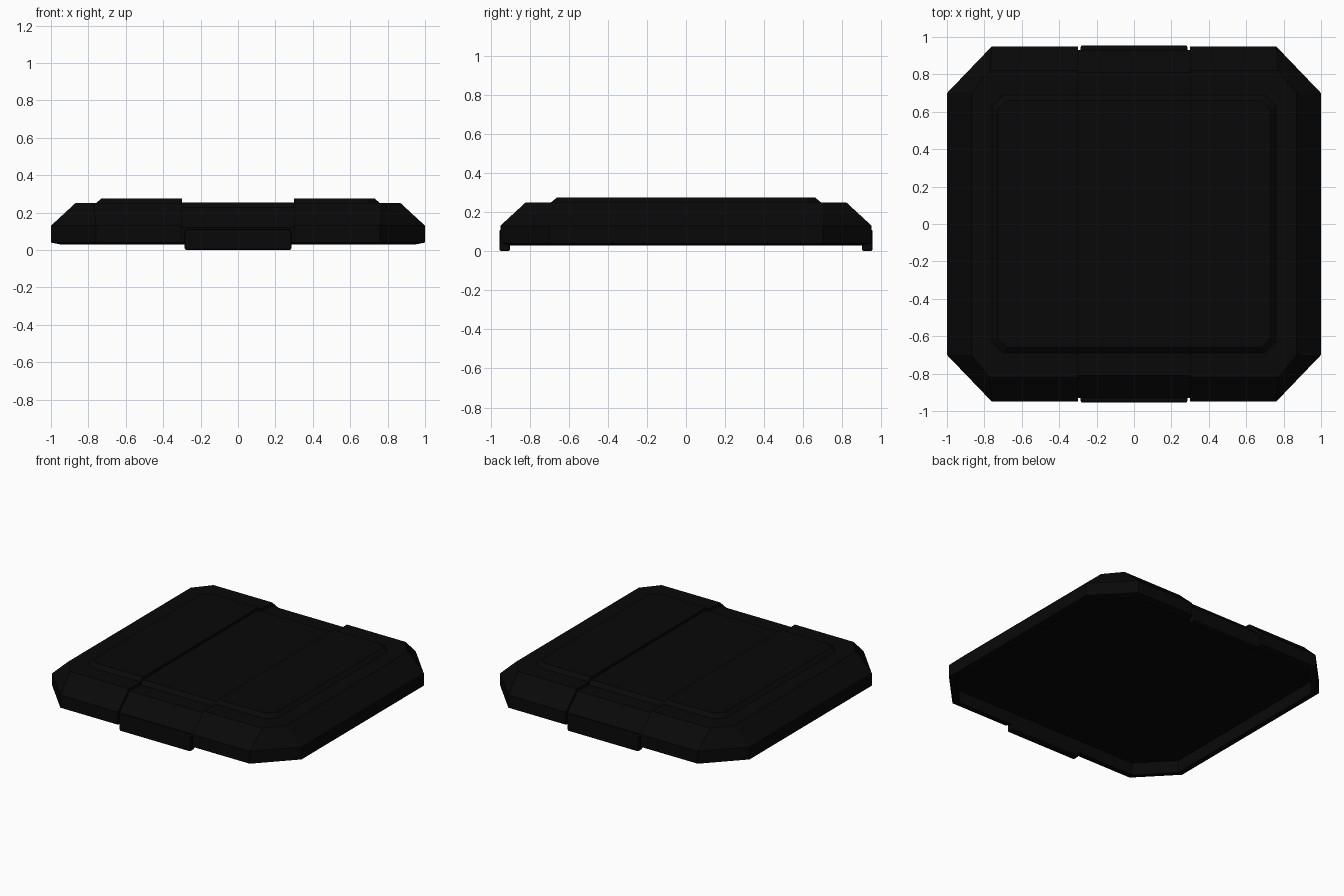
import bpy, bmesh

if "Cube" in bpy.data.objects:
    bpy.data.objects.remove(bpy.data.objects["Cube"])

black = bpy.data.materials.new("black_plastic")
black.diffuse_color = (0.0025, 0.0025, 0.0025, 1)
black.use_nodes = True
black.node_tree.nodes["Principled BSDF"].inputs["Base Color"].default_value = black.diffuse_color


def octagon(bm, hx, hy, cx, cy, z):
    """Ring of a chamfered rectangle: corners run from (cx, hy) to (hx, cy)."""
    q = [(hx, cy), (cx, hy), (-cx, hy), (-hx, cy),
         (-hx, -cy), (-cx, -hy), (cx, -hy), (hx, -cy)]
    return [bm.verts.new((x, y, z)) for x, y in q]


def loft(rings):
    """Skin the rings in order and cap both ends."""
    bm = bmesh.new()
    loops = [octagon(bm, *r) for r in rings]
    for a, b in zip(loops, loops[1:]):
        for i in range(8):
            j = (i + 1) % 8
            bm.faces.new((a[i], a[j], b[j], b[i]))
    bm.faces.new(loops[0])
    bm.faces.new(loops[-1])
    bmesh.ops.recalc_face_normals(bm, faces=bm.faces)
    return bm


def cut(bm, x, side):
    """Keep the part on the inner side of the plane at x and close the cut."""
    geom = bm.verts[:] + bm.edges[:] + bm.faces[:]
    res = bmesh.ops.bisect_plane(bm, geom=geom, plane_co=(x, 0, 0),
                                 plane_no=(side, 0, 0), clear_outer=True)
    edges = [e for e in res["geom_cut"] if isinstance(e, bmesh.types.BMEdge)]
    bmesh.ops.triangle_fill(bm, edges=edges, use_beauty=True)
    bmesh.ops.recalc_face_normals(bm, faces=bm.faces)


def finish(bm, name):
    me = bpy.data.meshes.new(name)
    bm.to_mesh(me)
    bm.free()
    me.materials.append(black)
    ob = bpy.data.objects.new(name, me)
    bpy.context.collection.objects.link(ob)
    return ob


# Recessed underside shared by the side shells and the centre panel
inside = [(0.95, 0.90, 0.74, 0.68, 0.12),
          (0.95, 0.90, 0.74, 0.68, 0.03)]

# Side shells with raised top panels
shell = loft(inside + [(1.0, 0.95, 0.76, 0.70, 0.04),
                       (1.0, 0.95, 0.76, 0.70, 0.13),
                       (0.87, 0.82, 0.77, 0.70, 0.25),
                       (0.76, 0.69, 0.70, 0.63, 0.25),
                       (0.73, 0.66, 0.68, 0.61, 0.275)])
cut(shell, 0.30, -1)
side = finish(shell, "side_shell")
side.modifiers.new("mirror", 'MIRROR')

# Lower centre panel between the side shells
panel = loft(inside + [(1.0, 0.93, 0.76, 0.70, 0.04),
                       (1.0, 0.93, 0.76, 0.70, 0.12),
                       (0.87, 0.81, 0.77, 0.70, 0.23),
                       (0.76, 0.69, 0.70, 0.63, 0.23),
                       (0.73, 0.66, 0.68, 0.61, 0.255)])
cut(panel, 0.30, 1)
cut(panel, -0.30, -1)
finish(panel, "center_panel")

# Clasps hooking under the front and back edges
bm = bmesh.new()
bmesh.ops.create_cube(bm, size=1)
for v in bm.verts:
    v.co.x *= 0.57
    v.co.y = 0.9275 + v.co.y * 0.055
    v.co.z = 0.055 + v.co.z * 0.11
clasp = finish(bm, "edge_clasp")
bevel = clasp.modifiers.new("bevel", 'BEVEL')
bevel.width = 0.01
bevel.segments = 2
clasp.modifiers.new("mirror", 'MIRROR').use_axis = (False, True, False)
